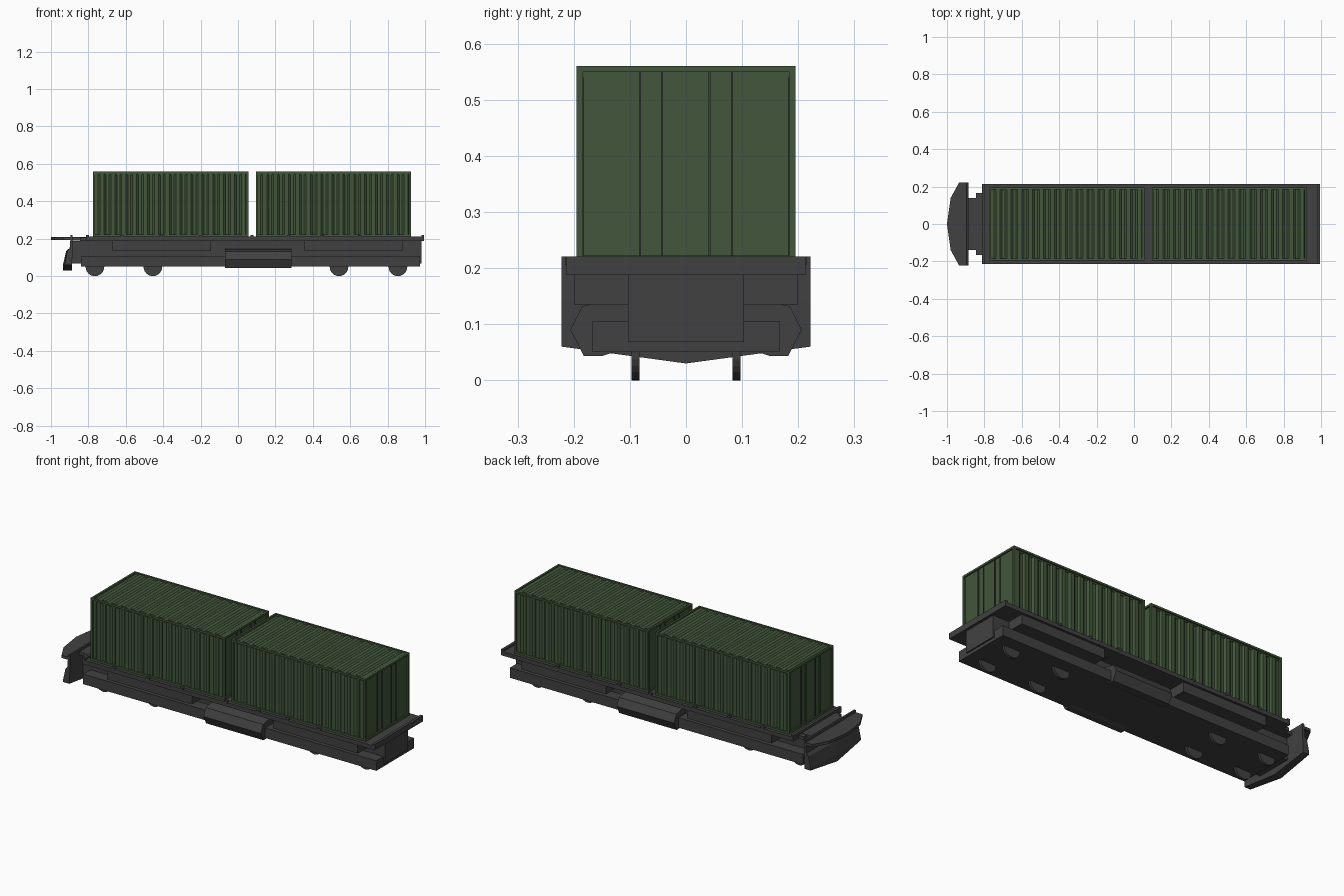
import bpy, bmesh, math
from mathutils import Vector

if "Cube" in bpy.data.objects:
    bpy.data.objects.remove(bpy.data.objects["Cube"])


def material(name, rgb):
    m = bpy.data.materials.new(name)
    m.diffuse_color = (*rgb, 1)
    m.use_nodes = True
    m.node_tree.nodes["Principled BSDF"].inputs["Base Color"].default_value = m.diffuse_color
    return m


GREY = material("dark grey steel", (0.054, 0.053, 0.055))
GREEN = material("dull green paint", (0.054, 0.092, 0.044))


def finish(name, bm, mat):
    bmesh.ops.recalc_face_normals(bm, faces=bm.faces)
    me = bpy.data.meshes.new(name)
    bm.to_mesh(me)
    bm.free()
    me.materials.append(mat)
    ob = bpy.data.objects.new(name, me)
    bpy.context.collection.objects.link(ob)
    return ob


def add_box(bm, x, y, z):
    """Add a box given (min, max) on each axis."""
    v = [bm.verts.new((a, b, c)) for a in x for b in y for c in z]
    for f in ((0, 1, 3, 2), (4, 6, 7, 5), (0, 4, 5, 1), (2, 3, 7, 6), (0, 2, 6, 4), (1, 5, 7, 3)):
        bm.faces.new([v[i] for i in f])


def boxes(name, specs, mat=GREY):
    bm = bmesh.new()
    for s in specs:
        add_box(bm, *s)
    return finish(name, bm, mat)


def loft(name, rings, mat=GREY):
    """Skin a row of equal rings and cap both ends."""
    bm = bmesh.new()
    vs = [[bm.verts.new(p) for p in r] for r in rings]
    n = len(vs[0])
    for a, b in zip(vs, vs[1:]):
        for i in range(n):
            j = (i + 1) % n
            bm.faces.new((a[i], a[j], b[j], b[i]))
    bm.faces.new(vs[0])
    bm.faces.new(vs[-1])
    return finish(name, bm, mat)


def wave(x0, x1, ribs, low, high):
    """Trapezoid corrugation from x0 to x1."""
    p = (x1 - x0) / ribs
    pts = []
    for i in range(ribs):
        for t, h in ((0.06, low), (0.32, low), (0.5, high), (0.88, high)):
            pts.append((x0 + (i + t) * p, h))
    return [(x0, low)] + pts + [(x1, low)]


# ---- Containers ----
def container(tag, x0, x1):
    hy, z0, z1, b = 0.195, 0.211, 0.56, 0.011
    # corrugated side walls
    side = wave(x0 + 0.008, x1 - 0.008, 14, 0.183, 0.192)
    outline = side + [(x, -y) for x, y in reversed(side)]
    loft(f"{tag}_walls", [[(x, y, z) for x, y in outline] for z in (z0 + 0.002, 0.545)], GREEN)
    # corrugated roof
    top = wave(x0 + 0.008, x1 - 0.008, 14, 0.549, 0.557)
    roof = top + [(x1 - 0.008, 0.54), (x0 + 0.008, 0.54)]
    loft(f"{tag}_roof", [[(x, y, z) for x, z in roof] for y in (-0.187, 0.187)], GREEN)
    # frame of twelve bars
    xs, ys, zs = [[(a, a + b), (c - b, c)] for a, c in ((x0, x1), (-hy, hy), (z0, z1))]
    bars = [((x0, x1), y, z) for y in ys for z in zs]
    bars += [(x, (-hy + b, hy - b), z) for x in xs for z in zs]
    bars += [(x, y, (z0 + b, z1 - b)) for x in xs for y in ys]
    boxes(f"{tag}_frame", bars, GREEN)
    # door locking rods at both ends
    rods = [((x, x + 0.006), (y - 0.0018, y + 0.0018), (z0 + b, z1 - b))
            for x in (x0 + 0.003, x1 - 0.009) for y in (-0.082, -0.043, 0.042, 0.082)]
    boxes(f"{tag}_door_rods", rods)


container("left_container", -0.775, 0.055)
container("right_container", 0.095, 0.925)

# ---- Flat wagon ----
boxes("deck", [((-0.812, 0.995), (-0.213, 0.213), (0.188, 0.211))])
boxes("deck_end_lips", [((-0.812, -0.797), (-0.213, 0.213), (0.211, 0.221)),
                        ((0.98, 0.995), (-0.213, 0.213), (0.211, 0.221))])
boxes("deck_clips", [((x - 0.009, x + 0.009), tuple(sorted((s * 0.198, s * 0.215))), (0.205, 0.219))
                     for x in (-0.62, -0.41, -0.2, 0.075, 0.27, 0.45, 0.65) for s in (-1, 1)])
boxes("centre_beam", [((-0.89, 0.98), (-0.103, 0.103), (0.068, 0.188))])
boxes("lower_base", [((-0.84, 0.972), (-0.167, 0.167), (0.05, 0.106))])
boxes("side_lockers", [((x0, x1), tuple(sorted((s * 0.13, s * 0.2))), (0.135, 0.188))
                       for x0, x1 in ((-0.67, -0.145), (0.355, 0.88)) for s in (-1, 1)])
boxes("locker_brackets", [((x0, x1), (-0.135, 0.135), (0.135, 0.188))
                          for x0, x1 in ((-0.67, -0.145), (0.355, 0.88))])

# Faceted side tanks
tank = [(0.1, 0.145), (0.125, 0.144), (0.185, 0.132), (0.206, 0.09),
        (0.182, 0.043), (0.15, 0.043), (0.1, 0.06)]
for s, tag in ((-1, "front"), (1, "back")):
    loft(f"{tag}_tank", [[(x, s * y, z) for y, z in tank] for x in (-0.07, 0.285)])

# Wheels
for i, x in enumerate((-0.765, -0.455, 0.54, 0.855)):
    for s, tag in ((-1, "front"), (1, "back")):
        ring = [(x + 0.05 * math.cos(a), 0.05 + 0.05 * math.sin(a))
                for a in (2 * math.pi * k / 24 for k in range(24))]
        loft(f"{tag}_wheel_{i + 1}", [[(px, s * 0.09 + d, pz) for px, pz in ring] for d in (-0.007, 0.007)])

# ---- Nose end ----
boxes("nose_neck", [((-0.895, -0.805), (-0.14, 0.14), (0.19, 0.208)),
                    ((-0.845, -0.805), (-0.166, 0.166), (0.188, 0.206))])
half = [(-0.89, 0.222), (-0.935, 0.222), (-0.98, 0.14), (-1.0, 0.0)]
plan = half + [(x, -y) for x, y in reversed(half[:-1])]
loft("nose_plate", [[(x, y, z) for x, y in plan] for z in (0.192, 0.208)])

# Blade below the nose, deepest in the middle
rings = []
for y in (-0.222, -0.14, 0, 0.14, 0.222):
    k = 1 - abs(y) / 0.222
    rings.append([(x, y, z) for x, z in (
        (-0.884, 0.221), (-0.894, 0.221), (-0.9, 0.15), (-0.912 - 0.006 * k, 0.135),
        (-0.925 - 0.01 * k, 0.075 - 0.01 * k), (-0.925 - 0.01 * k, 0.06 - 0.03 * k),
        (-0.888, 0.06 - 0.03 * k), (-0.884, 0.14))])
loft("nose_blade", rings)
